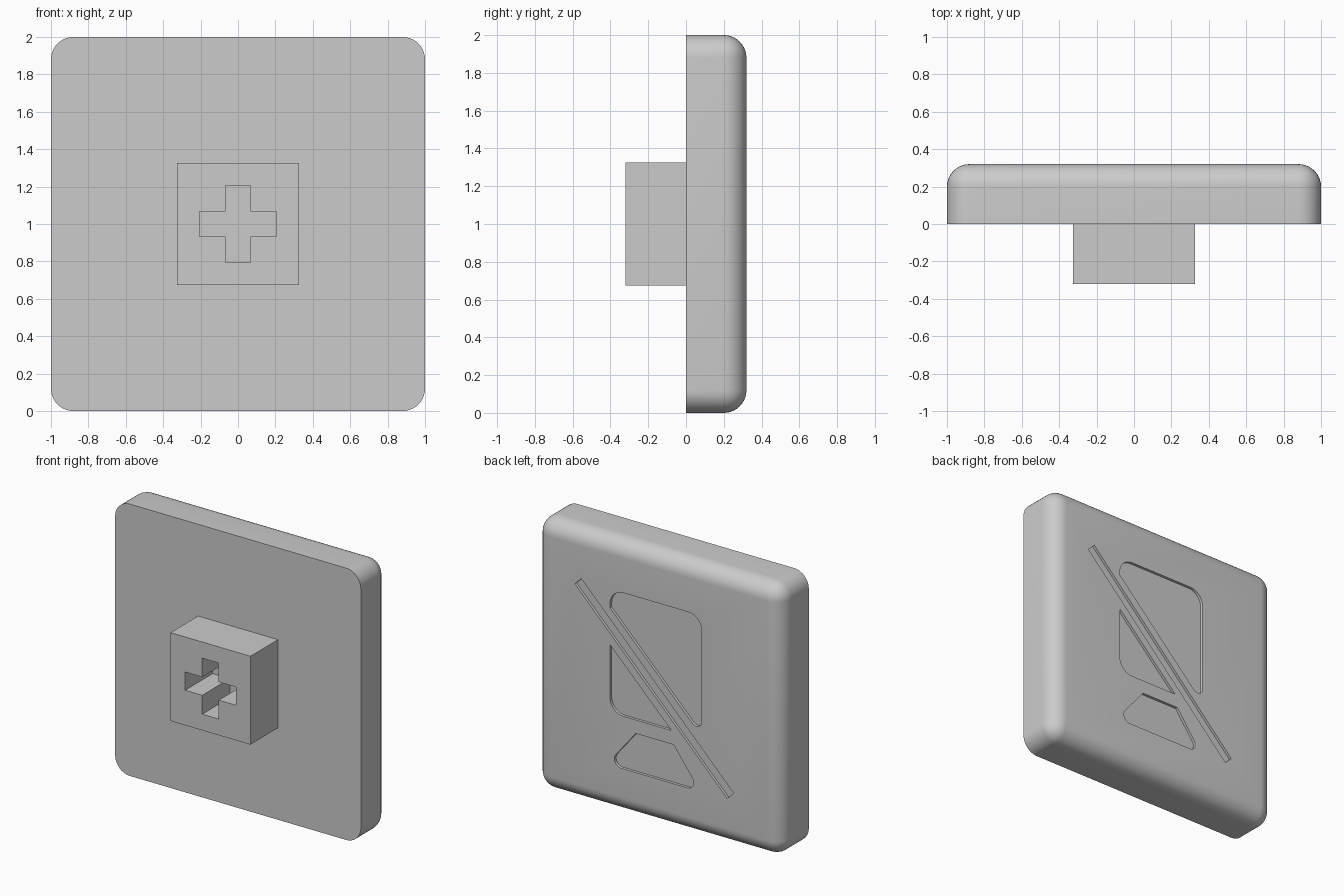
import bpy, bmesh, math
from mathutils import Vector

if "Cube" in bpy.data.objects:
    bpy.data.objects.remove(bpy.data.objects["Cube"])

grey = bpy.data.materials.new("light grey")
grey.diffuse_color = (0.6, 0.6, 0.6, 1)
grey.use_nodes = True
grey.node_tree.nodes["Principled BSDF"].inputs["Base Color"].default_value = grey.diffuse_color


def make_object(name, bm):
    bmesh.ops.recalc_face_normals(bm, faces=bm.faces)
    mesh = bpy.data.meshes.new(name)
    bm.to_mesh(mesh)
    bm.free()
    mesh.materials.append(grey)
    obj = bpy.data.objects.new(name, mesh)
    bpy.context.collection.objects.link(obj)
    return obj


def box(x, y0, y1, z0, z1):
    bm = bmesh.new()
    bmesh.ops.create_cube(bm, size=1)
    for v in bm.verts:
        v.co = (v.co.x * 2 * x, y1 if v.co.y > 0 else y0, z1 if v.co.z > 0 else z0)
    return bm


def rounded(points, steps=8):
    """Outline from (x, z, radius) corners, z measured from the plate centre."""
    out = []
    for i, (x, z, r) in enumerate(points):
        p = Vector((x, z))
        if r == 0:
            out.append(p)
            continue
        a = (Vector(points[i - 1][:2]) - p).normalized()
        b = (Vector(points[(i + 1) % len(points)][:2]) - p).normalized()
        half = a.angle(b) / 2
        t = r / math.tan(half)
        centre = p + (a + b).normalized() * r / math.sin(half)
        s, e = p + a * t - centre, p + b * t - centre
        full = s.angle(e)
        for k in range(steps + 1):
            f = k / steps
            out.append(centre + (s * math.sin((1 - f) * full) + e * math.sin(f * full)) / math.sin(full))
    return out


def prism(bm, outline, y0, y1):
    front = [bm.verts.new((p[0], y0, 1 + p[1])) for p in outline]
    back = [bm.verts.new((p[0], y1, 1 + p[1])) for p in outline]
    bm.faces.new(front)
    bm.faces.new(back[::-1])
    n = len(outline)
    for i in range(n):
        j = (i + 1) % n
        bm.faces.new((front[i], back[i], back[j], front[j]))


def carve(obj, outlines, y0, y1):
    bm = bmesh.new()
    for o in outlines:
        prism(bm, o, y0, y1)
    cutter = make_object("cutter", bm)
    cutter.hide_render = True
    mod = obj.modifiers.new("carve", 'BOOLEAN')
    mod.operation = 'DIFFERENCE'
    mod.solver = 'EXACT'
    mod.object = cutter
    bpy.context.view_layer.objects.active = obj
    bpy.ops.object.modifier_apply(modifier=mod.name)
    bpy.data.objects.remove(cutter)


# Plate: sharp front rim, all other edges rounded
bm = box(1, 0, 0.32, 0, 2)
edges = [e for e in bm.edges if any(v.co.y > 0.1 for v in e.verts)]
bmesh.ops.bevel(bm, geom=edges, offset=0.12, offset_type='OFFSET', segments=10,
                profile=0.5, affect='EDGES', clamp_overlap=True)
plate = make_object("plate", bm)

# Shallow icon on the back: split panel, foot and diagonal bar
upper_panel = [(0.395, 0.489, 0), (0.395, 0.628, 0.11), (-0.352, 0.628, 0.11), (-0.352, -0.258, 0.045)]
lower_panel = [(0.395, 0.217, 0), (0.395, -0.28, 0.11), (-0.105, -0.28, 0)]
foot = [(0.185, -0.38, 0), (-0.124, -0.38, 0), (-0.335, -0.667, 0.05), (0.42, -0.667, 0.055)]
bar = [(0.68, 0.589, 0), (0.628, 0.641, 0), (-0.612, -0.607, 0), (-0.56, -0.659, 0)]
carve(plate, [rounded(o) for o in (upper_panel, lower_panel, foot, bar)], 0.30, 0.40)

# Square stem with a cross-shaped socket
stem = make_object("stem", box(0.325, -0.32, 0, 0.675, 1.325))
w, l = 0.067, 0.206
cross = [(l, w), (w, w), (w, l), (-w, l), (-w, w), (-l, w),
         (-l, -w), (-w, -w), (-w, -l), (w, -l), (w, -w), (l, -w)]
carve(stem, [cross], -0.4, 0.05)

for obj in (plate, stem):
    bpy.ops.object.select_all(action='DESELECT')
    obj.select_set(True)
    bpy.context.view_layer.objects.active = obj
    bpy.ops.object.shade_smooth_by_angle(angle=math.radians(30))
